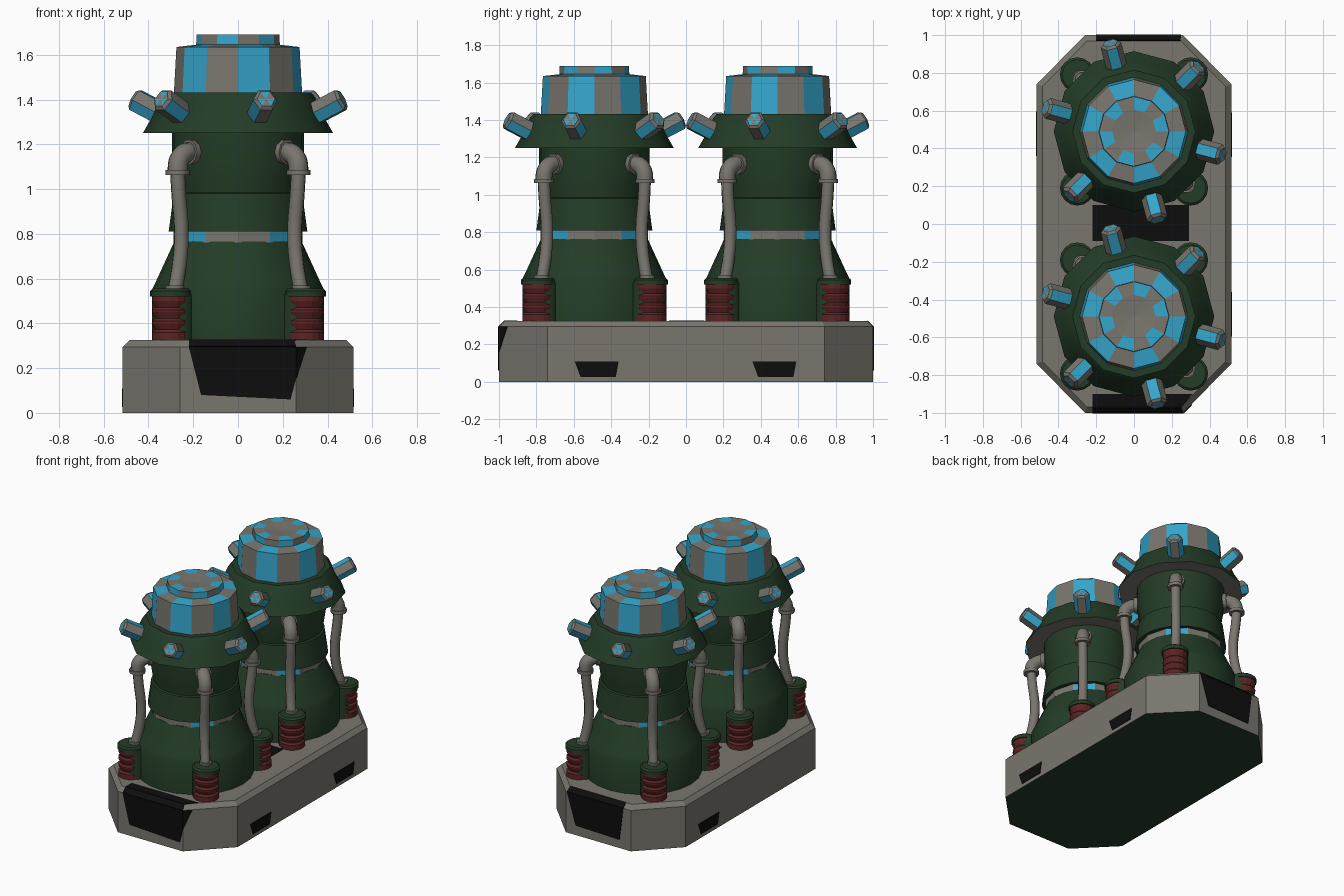
import bpy, bmesh, math
from math import sin, cos, pi, radians
from mathutils import Matrix, Vector

if "Cube" in bpy.data.objects:
    bpy.data.objects.remove(bpy.data.objects["Cube"])


def material(name, rgb):
    m = bpy.data.materials.new(name)
    m.diffuse_color = (*rgb, 1)
    m.use_nodes = True
    m.node_tree.nodes["Principled BSDF"].inputs["Base Color"].default_value = m.diffuse_color
    return m


GREY = material("warm_grey", (0.19, 0.18, 0.155))
GREEN = material("dark_green", (0.017, 0.045, 0.02))
BLUE = material("light_blue", (0.035, 0.38, 0.6))
RED = material("dark_red", (0.11, 0.018, 0.018))
BLACK = material("black", (0.004, 0.004, 0.004))


def finish(name, bm, mats, matrix=Matrix(), smooth=None):
    me = bpy.data.meshes.new(name)
    bm.to_mesh(me)
    bm.free()
    for m in mats:
        me.materials.append(m)
    ob = bpy.data.objects.new(name, me)
    bpy.context.collection.objects.link(ob)
    ob.matrix_world = matrix
    if smooth:
        bpy.ops.object.select_all(action='DESELECT')
        ob.select_set(True)
        bpy.context.view_layer.objects.active = ob
        bpy.ops.object.shade_smooth_by_angle(angle=radians(smooth))
    return ob


def lathe(name, profile, n, mats, matrix=Matrix(), rule=None, smooth=None):
    """Turn a (radius, z) profile; rule(row, sector) picks the material."""
    bm = bmesh.new()
    rings = []
    for r, z in profile:
        if r == 0:
            rings.append([bm.verts.new((0, 0, z))] * n)
        else:
            rings.append([bm.verts.new((r * cos(2 * pi * k / n), r * sin(2 * pi * k / n), z))
                          for k in range(n)])
    for i in range(len(rings) - 1):
        a, b = rings[i], rings[i + 1]
        for k in range(n):
            j = (k + 1) % n
            loop = list(dict.fromkeys((a[k], a[j], b[j], b[k])))
            f = bm.faces.new(loop)
            if rule:
                f.material_index = rule(i, k)
    return finish(name, bm, mats, matrix, smooth)


def plate(name, pts, thick=0.004):
    """Thin painted plate lifted along its normal (counter-clockwise points)."""
    v = [Vector(p) for p in pts]
    nrm = (v[1] - v[0]).cross(v[2] - v[0]).normalized() * thick
    bm = bmesh.new()
    lo = [bm.verts.new(p - nrm * 0.2) for p in v]
    hi = [bm.verts.new(p + nrm) for p in v]
    bm.faces.new(hi)
    bm.faces.new(lo[::-1])
    for i in range(len(v)):
        j = (i + 1) % len(v)
        bm.faces.new((lo[i], lo[j], hi[j], hi[i]))
    finish(name, bm, [BLACK])


def tube(name, pts, radius):
    cu = bpy.data.curves.new(name, 'CURVE')
    cu.dimensions = '3D'
    cu.bevel_depth = radius
    cu.bevel_resolution = 3
    cu.resolution_u = 5
    cu.use_fill_caps = True
    sp = cu.splines.new('BEZIER')
    sp.bezier_points.add(len(pts) - 1)
    for bp, p in zip(sp.bezier_points, pts):
        bp.co = p
        bp.handle_left_type = bp.handle_right_type = 'AUTO'
    ob = bpy.data.objects.new(name, cu)
    bpy.context.collection.objects.link(ob)
    cu.materials.append(GREY)
    bpy.ops.object.select_all(action='DESELECT')
    ob.select_set(True)
    bpy.context.view_layer.objects.active = ob
    bpy.ops.object.convert(target='MESH')
    bpy.ops.object.shade_smooth_by_angle(angle=radians(50))


# Base: chamfered slab with a bevelled top and green underside
bm = bmesh.new()
rings = []
for z, d in ((0, 0), (0.295, 0), (0.325, 0.03)):
    x, y, cx, cy = 0.515 - d, 1 - d, 0.26 - d * 0.4, 0.74 - d * 0.4
    outline = [(x, -cy), (x, cy), (cx, y), (-cx, y), (-x, cy), (-x, -cy), (-cx, -y), (cx, -y)]
    rings.append([bm.verts.new((*p, z)) for p in outline])
for a, b in zip(rings, rings[1:]):
    for k in range(8):
        j = (k + 1) % 8
        bm.faces.new((a[k], a[j], b[j], b[k]))
bm.faces.new(rings[2])
bm.faces.new(rings[0][::-1]).material_index = 1
finish("base", bm, [GREY, GREEN])

# Black patches on the base ends, top and sides
plate("front_patch", [(-0.165, -1, 0.08), (0.235, -1, 0.06), (0.26, -1, 0.155),
                      (0.26, -1, 0.295), (-0.22, -1, 0.295)])
plate("front_corner_patch", [(0.26, -1, 0.155), (0.305, -0.955, 0.295), (0.26, -1, 0.295)])
plate("front_bevel_patch", [(-0.22, -1, 0.295), (0.26, -1, 0.295), (0.25, -0.97, 0.325), (-0.22, -0.97, 0.325)])
plate("front_top_patch", [(-0.22, -0.97, 0.325), (0.25, -0.97, 0.325), (0.31, -0.9, 0.325), (-0.22, -0.9, 0.325)])
plate("back_patch", [(0.18, 1, 0.07), (-0.17, 1, 0.06), (-0.2, 1, 0.295), (0.25, 1, 0.295)])
plate("back_bevel_patch", [(0.25, 1, 0.295), (-0.2, 1, 0.295), (-0.2, 0.97, 0.325), (0.245, 0.97, 0.325)])
plate("middle_patch", [(-0.22, -0.09, 0.325), (0.29, -0.09, 0.325), (0.29, 0.1, 0.325), (-0.22, 0.1, 0.325)])
for s, c in ((1, -0.475), (1, 0.475), (-1, 0.475)):
    plate("side_patch", [(s * 0.515, c + s * dy, z) for dy, z in
                         ((-0.09, 0.027), (0.1, 0.027), (0.115, 0.11), (-0.12, 0.11))])

for cy in (-0.49, 0.49):
    T = Matrix.Translation((0, cy, 0))

    # Tower body: lower housing, cone, flared sleeve and neck
    lathe("lower_body", [(0.385, 0.32), (0.385, 0.55), (0.37, 0.58), (0.285, 0.765), (0.2, 0.765)],
          24, [GREEN], T, smooth=30)
    lathe("band", [(0.2, 0.76), (0.288, 0.762), (0.288, 0.812), (0.2, 0.812)], 12, [GREY, BLUE], T,
          lambda i, k: int(k % 3 == 1))
    lathe("upper_body", [(0.2, 0.81), (0.31, 0.81), (0.287, 0.98), (0.275, 0.985), (0.283, 1.04),
                         (0.295, 1.12), (0.295, 1.27)], 24, [GREEN], T, smooth=30)

    # Collar with grey underside
    lathe("collar", [(0.28, 1.26), (0.425, 1.25), (0.385, 1.32), (0.345, 1.41), (0.325, 1.432), (0.25, 1.432)],
          12, [GREEN, GREY], T, lambda i, k: int(i == 0), smooth=35)

    # Faceted dome with alternating lit panels
    lathe("dome", [(0.287, 1.42), (0.275, 1.635), (0.187, 1.645), (0.185, 1.69), (0.115, 1.69), (0, 1.68)],
          12, [GREY, BLUE], T,
          lambda i, k: int((i < 2 and k % 2 == 1) or (i in (2, 3) and k % 2 == 0)))

    # Six hexagonal lamps tilted up and outward around the collar
    for m in range(6):
        t = radians(45 + 60 * m)
        out = Vector((cos(t), sin(t), 0))
        axis = out * cos(radians(27)) + Vector((0, 0, sin(radians(27))))
        up = Vector((0, 0, cos(radians(27)))) - out * sin(radians(27))
        M = Matrix((up.cross(axis), up, axis)).transposed().to_4x4()
        M.translation = out * 0.335 + Vector((0, cy, 1.327))
        lathe("lamp", [(0, 0), (0.04, 0), (0.056, 0.02), (0.056, 0.155), (0.042, 0.168), (0, 0.168)],
              6, [GREY, BLUE], M, lambda i, k: int(i in (2, 4) and k % 2 == 1))

    # Four corner lobes with ribbed red columns and bent pipes
    for m in range(4):
        t = radians(45 + 90 * m)

        def at(r, z):
            return Vector((r * cos(t), r * sin(t) + cy, z))

        lathe("corner_lobe", [(0.085, 0.32), (0.085, 0.53)], 16, [GREEN],
              Matrix.Translation(at(0.395, 0)), smooth=30)
        lathe("lobe_cap", [(0, 0.52), (0.092, 0.52), (0.092, 0.545), (0.08, 0.555), (0, 0.555)], 16, [GREEN],
              Matrix.Translation(at(0.425, 0)), smooth=30)
        ribs = [(0.084, 0.32)]
        for h in range(3):
            z = 0.36 + h * 0.05
            ribs += [(0.084, z), (0.072, z + 0.012), (0.084, z + 0.04)]
        lathe("red_column", ribs + [(0.084, 0.525)], 16, [RED],
              Matrix.Translation(at(0.425, 0)), smooth=20)
        tube("pipe", [at(0.383, 1.1), at(0.377, 1.0), at(0.358, 0.8), at(0.37, 0.67), at(0.4, 0.54)], 0.033)
        tube("pipe_elbow", [at(0.27, 1.165), at(0.335, 1.16), at(0.373, 1.13), at(0.383, 1.07)], 0.045)
        tube("elbow_ring", [at(0.383, 1.085), at(0.383, 1.062)], 0.054)
        tube("wall_ring", [at(0.27, 1.165), at(0.315, 1.165)], 0.056)
        tube("pipe_foot", [at(0.4, 0.55), at(0.4, 0.57)], 0.042)
